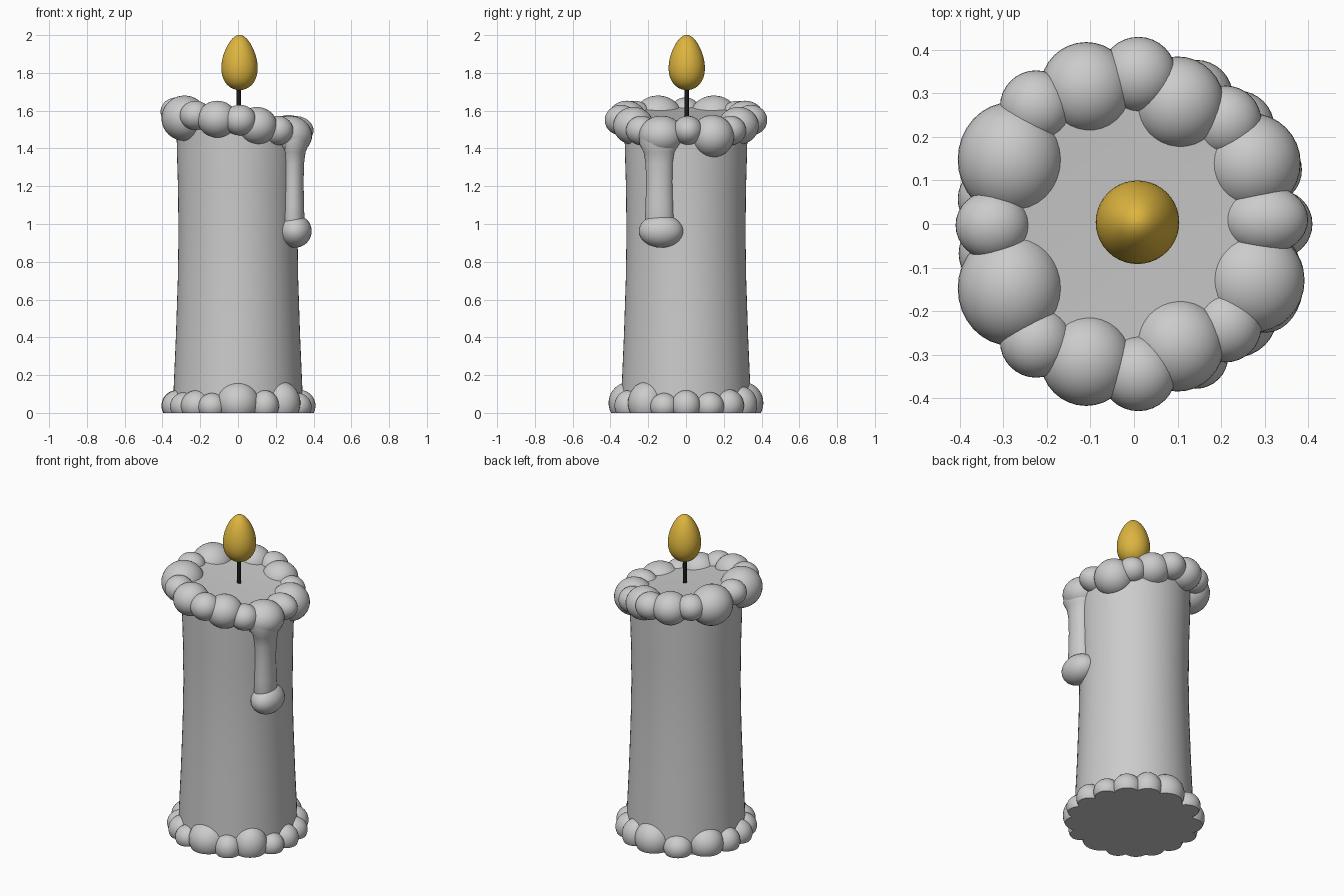
import bpy, bmesh, math
from math import cos, sin, radians, pi

if "Cube" in bpy.data.objects:
    bpy.data.objects.remove(bpy.data.objects["Cube"])


def finish(bm, name, color=None):
    bmesh.ops.recalc_face_normals(bm, faces=bm.faces)
    me = bpy.data.meshes.new(name)
    bm.to_mesh(me)
    bm.free()
    ob = bpy.data.objects.new(name, me)
    bpy.context.collection.objects.link(ob)
    if color:
        mat = bpy.data.materials.new(name + "_color")
        mat.diffuse_color = color
        mat.use_nodes = True
        mat.node_tree.nodes["Principled BSDF"].inputs["Base Color"].default_value = mat.diffuse_color
        me.materials.append(mat)
    bpy.context.view_layer.objects.active = ob
    ob.select_set(True)
    bpy.ops.object.shade_smooth_by_angle(angle=radians(40))
    ob.select_set(False)
    return ob


def lathe(name, profile, center=(0, 0), sx=1, sy=1, n=48, color=None, slope=None):
    """Stack of rings (radius, z), closed at both ends; slope(x, z) adjusts z."""
    bm = bmesh.new()
    rings = []
    for r, z in profile:
        ring = []
        for i in range(n):
            a = 2 * pi * i / n
            x, y = center[0] + r * sx * cos(a), center[1] + r * sy * sin(a)
            ring.append(bm.verts.new((x, y, slope(x, z) if slope else z)))
        rings.append(ring)
    for a, b in zip(rings, rings[1:]):
        for i in range(n):
            j = (i + 1) % n
            bm.faces.new((a[i], a[j], b[j], b[i]))
    bm.faces.new(rings[0])
    bm.faces.new(rings[-1])
    return finish(bm, name, color)


def blob(name, loc, rad, cut=False):
    """Wax ellipsoid, optionally cut flat at the ground."""
    bm = bmesh.new()
    bmesh.ops.create_uvsphere(bm, u_segments=32, v_segments=20, radius=1)
    bmesh.ops.scale(bm, vec=rad, verts=bm.verts)
    bmesh.ops.translate(bm, vec=loc, verts=bm.verts)
    if cut:
        bmesh.ops.bisect_plane(bm, geom=bm.verts[:] + bm.edges[:] + bm.faces[:],
                               plane_co=(0, 0, 0), plane_no=(0, 0, -1), clear_outer=True)
        bmesh.ops.holes_fill(bm, edges=[e for e in bm.edges if e.is_boundary])
    return finish(bm, name)


# Candle body with a slanted top
lathe("candle_body",
      [(.345, 0), (.34, .15), (.329, .4), (.319, .7), (.315, .95), (.318, 1.2),
       (.324, 1.4), (.326, 1.575), (.2, 1.572), (.08, 1.57), (.01, 1.57)],
      n=64, slope=lambda x, z: z - .17 * x if z > 1.5 else z)

# Melted rim: x, y, z, radius (mirrored front to back)
rim = [(-.225, .27, 1.575, .083), (-.11, .313, 1.555, .105), (.01, .343, 1.55, .087),
       (.10, .278, 1.52, .107), (.21, .235, 1.495, .083)]
for i, (x, y, z, r) in enumerate(rim):
    for side, s in (("back", 1), ("front", -1)):
        blob(f"rim_blob_{side}_{i}", (x, s * y, z), (r, r, r * .93))
for side, s in (("back", 1), ("front", -1)):
    blob(f"rim_blob_left_{side}", (-.283, s * .148, 1.56), (.122, .132, .12))
blob("rim_blob_left", (-.325, -.003, 1.595), (.085, .08, .075))
blob("rim_blob_right", (.30, .01, 1.495), (.1, .08, .077))
blob("rim_blob_right_back", (.268, .14, 1.465), (.115, .115, .112))
blob("rim_blob_right_front", (.272, -.13, 1.468), (.12, .12, .105))

# Wax drip running down the front right side
lathe("wax_drip",
      [(.062, .95), (.075, 1.02), (.072, 1.1), (.069, 1.22), (.072, 1.32),
       (.082, 1.38), (.105, 1.425), (.1, 1.48)],
      center=(.292, -.14), sx=.8, sy=1.03, n=32)
blob("wax_drip_end", (.302, -.132, .962), (.088, .118, .087))

# Melted wax round the foot: angle, radius, top height
foot = [(-90, .115, .165), (-65, .075, .12), (-42, .1, .165), (-20, .075, .105),
        (0, .078, .12), (22, .078, .11), (43, .085, .125), (64, .085, .14),
        (87, .112, .165), (117, .085, .115), (147, .105, .15), (170, .08, .12),
        (192, .085, .12), (212, .08, .11), (228, .085, .12), (246, .075, .105)]
for i, (a, r, top) in enumerate(foot):
    d = .41 - r
    blob(f"foot_blob_{i}", (d * cos(radians(a)), d * sin(radians(a)), top * .32),
         (r, r, top * .68), cut=True)

# Wick and flame
lathe("wick", [(.012, 1.52), (.012, 1.75)], center=(.005, .003), n=16, color=(.01, .01, .01, 1))
flame = []
for i in range(25):
    t = pi * (i + .15) / 24.3
    z = 1.855 - .146 * cos(t)
    flame.append((.094 * sin(t) * (1 + .22 * cos(t)), z))
lathe("flame", flame, center=(.008, .004), n=40, color=(.72, .46, .05, 1))
